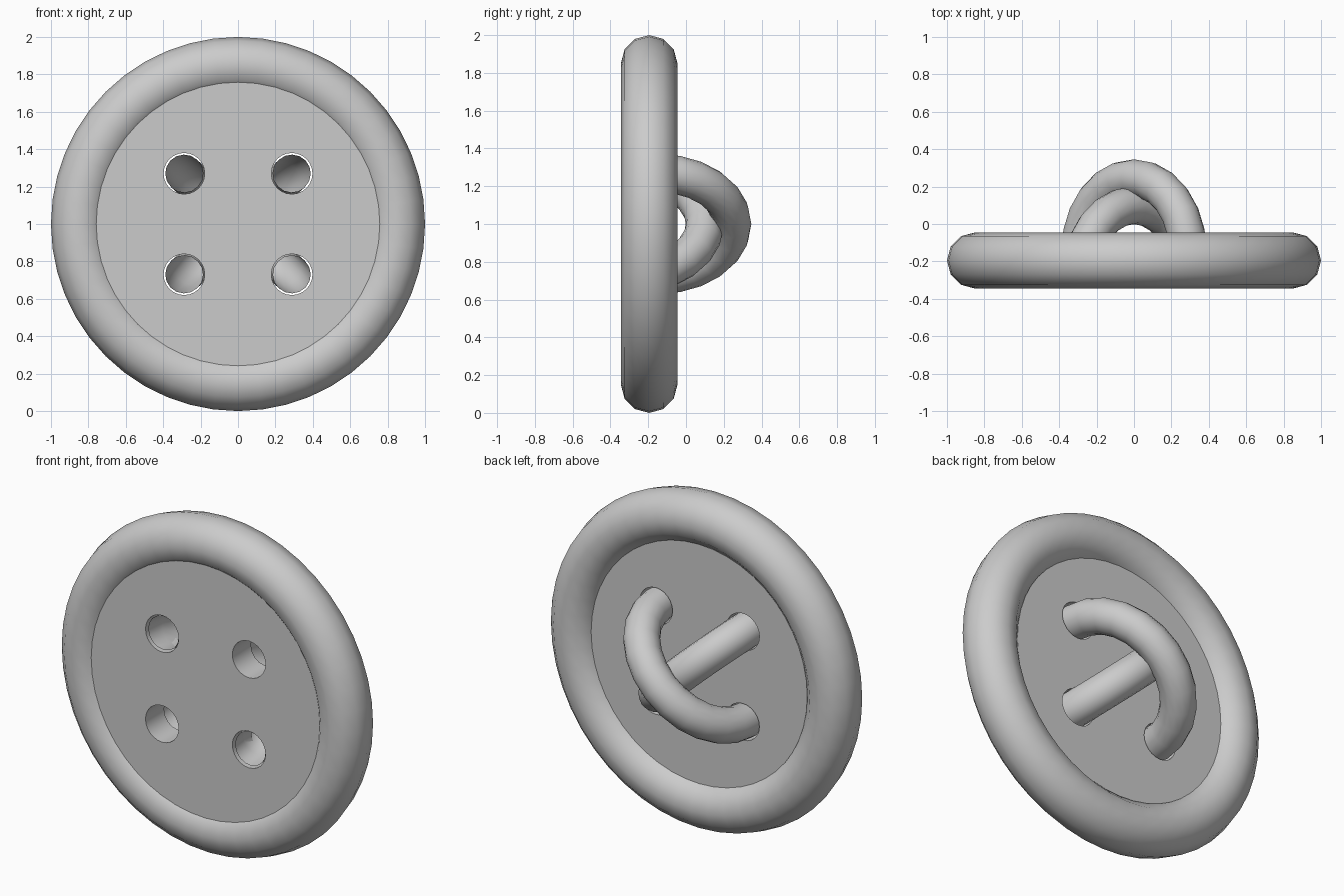
import bpy, bmesh
from math import sin, cos, pi, radians, hypot
from mathutils import Vector, Matrix

if "Cube" in bpy.data.objects:
    bpy.data.objects.remove(bpy.data.objects["Cube"])

Y0, Z0 = -0.195, 1.0        # button centre
HX, HZ = 0.288, 0.27        # hole offsets
R = hypot(HX, HZ)           # thread arc radius
FRONT, BACK = -0.308, -0.127  # plate faces


def smooth(ob, angle=40):
    bpy.ops.object.select_all(action='DESELECT')
    ob.select_set(True)
    bpy.context.view_layer.objects.active = ob
    bpy.ops.object.shade_smooth_by_angle(angle=radians(angle))


def cylinders(name, centres, radius, y0, y1, sides):
    """One object holding cylinders along y at the given (x, z) centres."""
    bm = bmesh.new()
    for x, z in centres:
        m = Matrix.Translation((x, (y0 + y1) / 2, z)) @ Matrix.Rotation(pi / 2, 4, 'X')
        bmesh.ops.create_cone(bm, cap_ends=True, segments=sides, radius1=radius,
                              radius2=radius, depth=y1 - y0, matrix=m)
    me = bpy.data.meshes.new(name)
    bm.to_mesh(me)
    bm.free()
    ob = bpy.data.objects.new(name, me)
    bpy.context.collection.objects.link(ob)
    return ob


def thread(name, side, yc, segs=12, sides=16, r=0.101):
    """Open-ended half ring on one diagonal of the hole pattern."""
    diag = Vector((side * HX, 0, HZ)).normalized()
    back = Vector((0, 1, 0))
    across = diag.cross(back)
    bm = bmesh.new()
    rings = []
    for i in range(segs + 1):
        a = pi * i / segs
        out = diag * cos(a) + back * sin(a)
        c = Vector((0, yc, Z0)) + out * R
        rings.append([bm.verts.new(c + r * (out * cos(t) + across * sin(t)))
                      for t in (2 * pi * k / sides for k in range(sides))])
    for p, q in zip(rings, rings[1:]):
        for k in range(sides):
            n = (k + 1) % sides
            bm.faces.new((p[k], p[n], q[n], q[k]))
    # point the normals away from the tube's centre line
    bm.normal_update()
    bm.faces.ensure_lookup_table()
    f = bm.faces[0]
    mid = sum((v.co for v in rings[0] + rings[1]), Vector((0, 0, 0))) / (2 * sides)
    if f.normal.dot(f.calc_center_median() - mid) < 0:
        bmesh.ops.reverse_faces(bm, faces=bm.faces[:])
    me = bpy.data.meshes.new(name)
    bm.to_mesh(me)
    bm.free()
    ob = bpy.data.objects.new(name, me)
    bpy.context.collection.objects.link(ob)
    smooth(ob)


# Rounded rim
bpy.ops.mesh.primitive_torus_add(major_segments=48, minor_segments=12,
                                 major_radius=0.85, minor_radius=0.15,
                                 location=(0, Y0, Z0), rotation=(pi / 2, 0, 0))
rim = bpy.context.object
rim.name = "button_rim"
smooth(rim)

# Flat plate with four holes, set deeper at the back
plate = cylinders("button_plate", [(0, Z0)], 0.8, FRONT, BACK, 48)
cutter = cylinders("hole_cutter", [(x, Z0 + z) for x in (-HX, HX) for z in (-HZ, HZ)],
                   0.11, -0.5, 0.1, 24)
cutter.hide_render = True
mod = plate.modifiers.new("holes", 'BOOLEAN')
mod.operation = 'DIFFERENCE'
mod.solver = 'EXACT'
mod.object = cutter
bpy.context.view_layer.objects.active = plate
bpy.ops.object.modifier_apply(modifier=mod.name)
bpy.data.objects.remove(cutter)
smooth(plate)

# Crossed threads on the back
thread("outer_thread", 1, -0.15)
thread("inner_thread", -1, -0.295)
